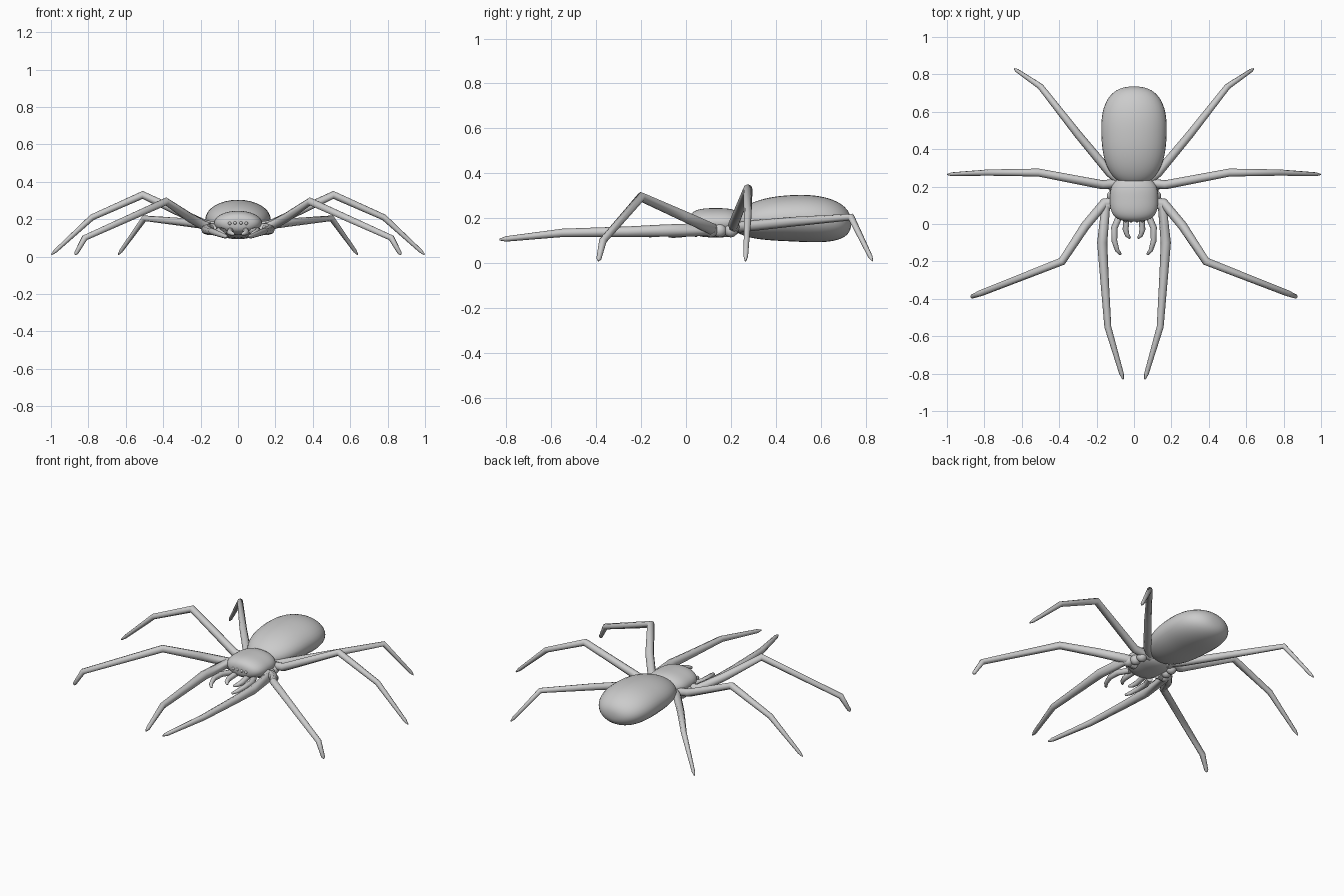
import bpy, bmesh, math
from mathutils import Vector

if "Cube" in bpy.data.objects:
    bpy.data.objects.remove(bpy.data.objects["Cube"], do_unlink=True)


def finish(obj, angle):
    bpy.ops.object.select_all(action='DESELECT')
    obj.select_set(True)
    bpy.context.view_layer.objects.active = obj
    bpy.ops.object.shade_smooth_by_angle(angle=math.radians(angle))


def body_part(name, front, back, width, height, middle, power, flare=0, arch=0):
    """Rounded superellipse body along y, flared to the rear and drooping at its ends."""
    bm = bmesh.new()
    bmesh.ops.create_uvsphere(bm, u_segments=32, v_segments=32, radius=1)
    for v in bm.verts:
        x, z, t = v.co
        radius = max(math.hypot(x, z), 1e-6)
        swell = max(1 - abs(t) ** power, 0) ** (1 / power) / radius
        v.co = (x * swell * width * (1 + flare * t / 2),
                (front + back) / 2 + t * (back - front) / 2,
                middle - arch * t * t + z * swell * height * (1 + flare * t))
    bmesh.ops.recalc_face_normals(bm, faces=bm.faces)
    mesh = bpy.data.meshes.new(name)
    bm.to_mesh(mesh)
    bm.free()
    obj = bpy.data.objects.new(name, mesh)
    bpy.context.collection.objects.link(obj)
    finish(obj, 180)


def limb(name, thickness, points, side):
    """Jointed tube that thins toward a pointed claw; points are in hundredths."""
    path = [Vector((side * x, y, z)) / 100 for x, y, z in points]
    last = len(path) - 1
    radii = [thickness * (1 - 0.6 * (i / last) ** 2) for i in range(last + 1)]
    path.insert(last, path[-2].lerp(path[-1], 0.9))
    radii.append(radii[-1] / 3)

    curve = bpy.data.curves.new(name, 'CURVE')
    curve.dimensions = '3D'
    curve.bevel_depth = 1
    curve.bevel_resolution = 2
    curve.use_fill_caps = True
    spline = curve.splines.new('POLY')
    spline.points.add(len(path) - 1)
    for point, co, radius in zip(spline.points, path, radii):
        point.co = (*co, 1)
        point.radius = radius
    obj = bpy.data.objects.new(name, curve)
    bpy.context.collection.objects.link(obj)
    bpy.ops.object.select_all(action='DESELECT')
    obj.select_set(True)
    bpy.context.view_layer.objects.active = obj
    bpy.ops.object.convert(target='MESH')
    finish(bpy.context.object, 60)


def ball(name, location, radius):
    bpy.ops.mesh.primitive_uv_sphere_add(segments=16, ring_count=10, radius=radius, location=location)
    obj = bpy.context.object
    obj.name = name
    finish(obj, 180)


# Body
body_part("abdomen", front=0.21, back=0.735, width=0.174, height=0.103,
          middle=0.2, power=2.5, flare=0.12, arch=0.02)
body_part("head_and_thorax", front=0.014, back=0.25, width=0.128, height=0.065,
          middle=0.18, power=3)

# Legs, feelers and jaws of the left side, from body to tip
limbs = {
    "first_leg": (0.03, [(8, 11, 14.5), (15, 10, 15), (17, -10, 14.5),
                         (16, -26, 14), (14, -55, 13.5), (5.8, -83, 10.5)]),
    "second_leg": (0.028, [(8, 12, 15), (16, 11, 15.5), (26, -1, 21),
                           (38.5, -20, 29.5), (82, -37, 10), (87, -39, 1)]),
    "third_leg": (0.025, [(6, 22, 15.5), (17, 21, 17), (51, 27.5, 33),
                          (78, 27.5, 21), (99.8, 26.5, 1)]),
    "fourth_leg": (0.025, [(6, 22, 16), (13, 27.5, 16.5), (30, 48, 18.5),
                           (50, 73.5, 20.5), (64, 83, 1)]),
    "feeler": (0.018, [(7.5, 5, 13.5), (10.5, -2, 14), (10.5, -9, 14),
                       (9, -14, 13), (7, -16.5, 12)]),
    "jaw": (0.017, [(4, 4, 14), (4.5, -3, 13), (3.6, -6, 12.5), (2, -7.7, 12)]),
}
hips = [(0.135, 0.11), (0.115, 0.15), (0.11, 0.2)]
eyes = [(0.018, 0.028, 0.208), (0.052, 0.029, 0.2), (0.016, 0.016, 0.18), (0.044, 0.018, 0.178)]

for side, label in ((1, "left"), (-1, "right")):
    for name, (thickness, points) in limbs.items():
        limb(f"{label}_{name}", thickness, points, side)
    # Hip joints where the legs meet the body
    for i, (x, y) in enumerate(hips):
        ball(f"{label}_hip_{i + 1}", (side * x, y, 0.145), 0.03)
    # Eyes in two rows
    for i, (x, y, z) in enumerate(eyes):
        ball(f"{label}_eye_{i + 1}", (side * x, y, z), 0.009)
